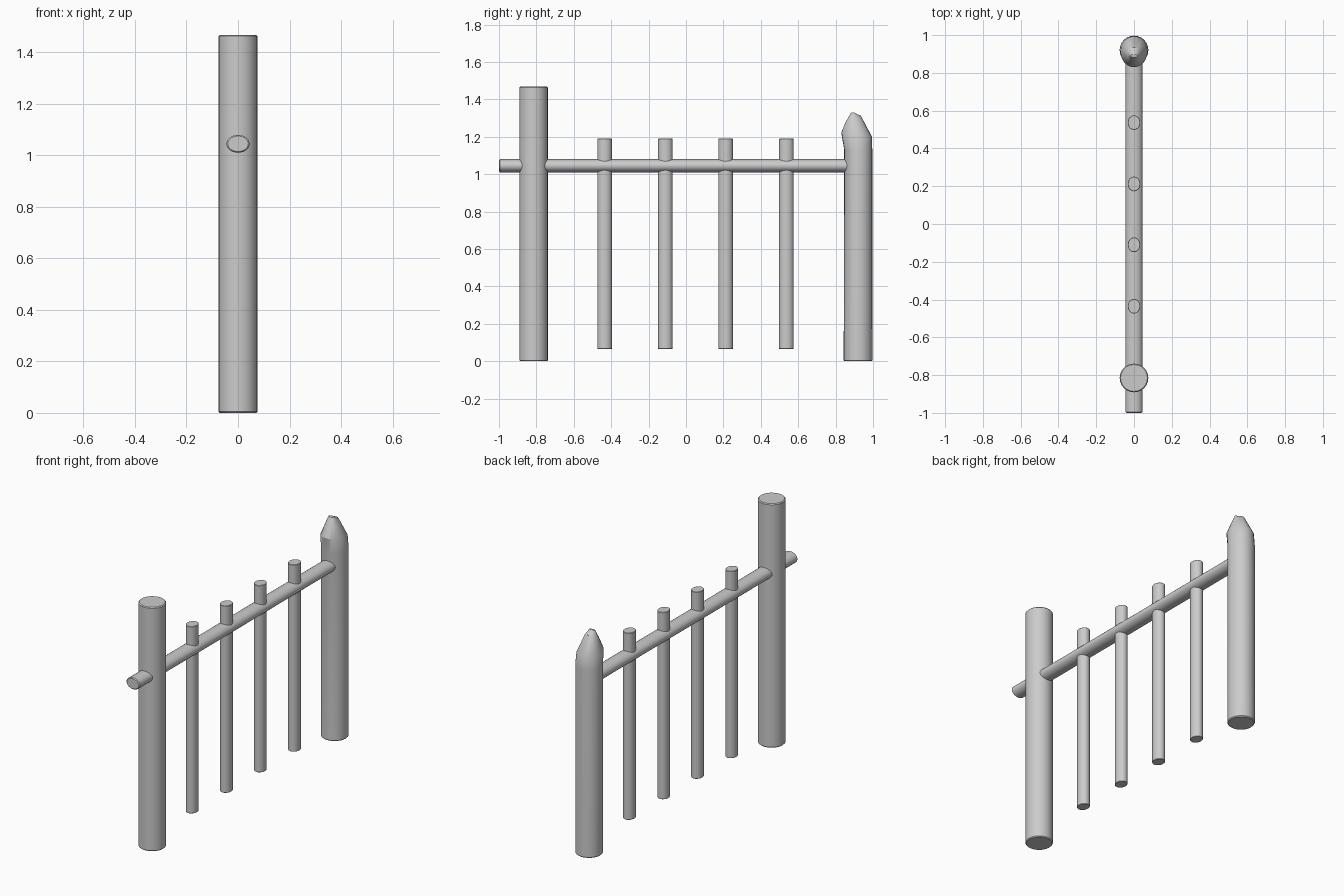
import bpy, bmesh, math
from mathutils import Matrix

if "Cube" in bpy.data.objects:
    bpy.data.objects.remove(bpy.data.objects["Cube"])


def loft(name, rings, sides=24, matrix=Matrix()):
    """Skin ellipses (centre_y, radius_x, radius_y, z at -y side, z at +y side)."""
    bm = bmesh.new()
    loops = []
    for cy, rx, ry, z0, z1 in rings:
        loop = []
        for i in range(sides):
            a = 2 * math.pi * i / sides
            z = z0 + (z1 - z0) * (math.sin(a) + 1) / 2
            loop.append(bm.verts.new((rx * math.cos(a), cy + ry * math.sin(a), z)))
        loops.append(loop)
    for lo, hi in zip(loops, loops[1:]):
        for i in range(sides):
            j = (i + 1) % sides
            bm.faces.new((lo[i], lo[j], hi[j], hi[i]))
    bm.faces.new(loops[0][::-1])
    bm.faces.new(loops[-1])
    bm.transform(matrix)
    bmesh.ops.recalc_face_normals(bm, faces=bm.faces)
    mesh = bpy.data.meshes.new(name)
    bm.to_mesh(mesh)
    bm.free()
    ob = bpy.data.objects.new(name, mesh)
    bpy.context.collection.objects.link(ob)
    bpy.ops.object.select_all(action='DESELECT')
    ob.select_set(True)
    bpy.context.view_layer.objects.active = ob
    bpy.ops.object.shade_smooth_by_angle(angle=math.radians(30))
    return ob


def pole(name, y, rx, ry, z0, z1, b=0.005, matrix=Matrix()):
    """Elliptical pole with slightly eased ends."""
    return loft(name, [(y, rx - b, ry - b, z0, z0), (y, rx, ry, z0 + b, z0 + b),
                       (y, rx, ry, z1 - b, z1 - b), (y, rx - b, ry - b, z1, z1)],
                matrix=matrix)


# Tall flat-topped post
pole("tall_post", -0.815, 0.076, 0.076, 0, 1.468)

# Post with a roughly hewn point leaning to the front
loft("pointed_post", [
    (0.920, 0.071, 0.072, 0, 0),
    (0.920, 0.076, 0.077, 0.005, 0.005),
    (0.921, 0.076, 0.075, 1.13, 1.13),
    (0.912, 0.071, 0.082, 1.222, 1.20),
    (0.894, 0.036, 0.041, 1.277, 1.312),
    (0.890, 0.020, 0.008, 1.328, 1.330),
])

# Horizontal rail, lofted upright and laid along y
lay = Matrix.Translation((0, 0, 1.045)) @ Matrix.Rotation(math.radians(-90), 4, 'X')
pole("rail", 0, 0.045, 0.035, -1.0, 0.90, matrix=lay)

# Thin pickets
for n, y in enumerate((-0.435, -0.11, 0.212, 0.537)):
    pole(f"picket_{n + 1}", y, 0.033, 0.039, 0.065, 1.19, b=0.002)
